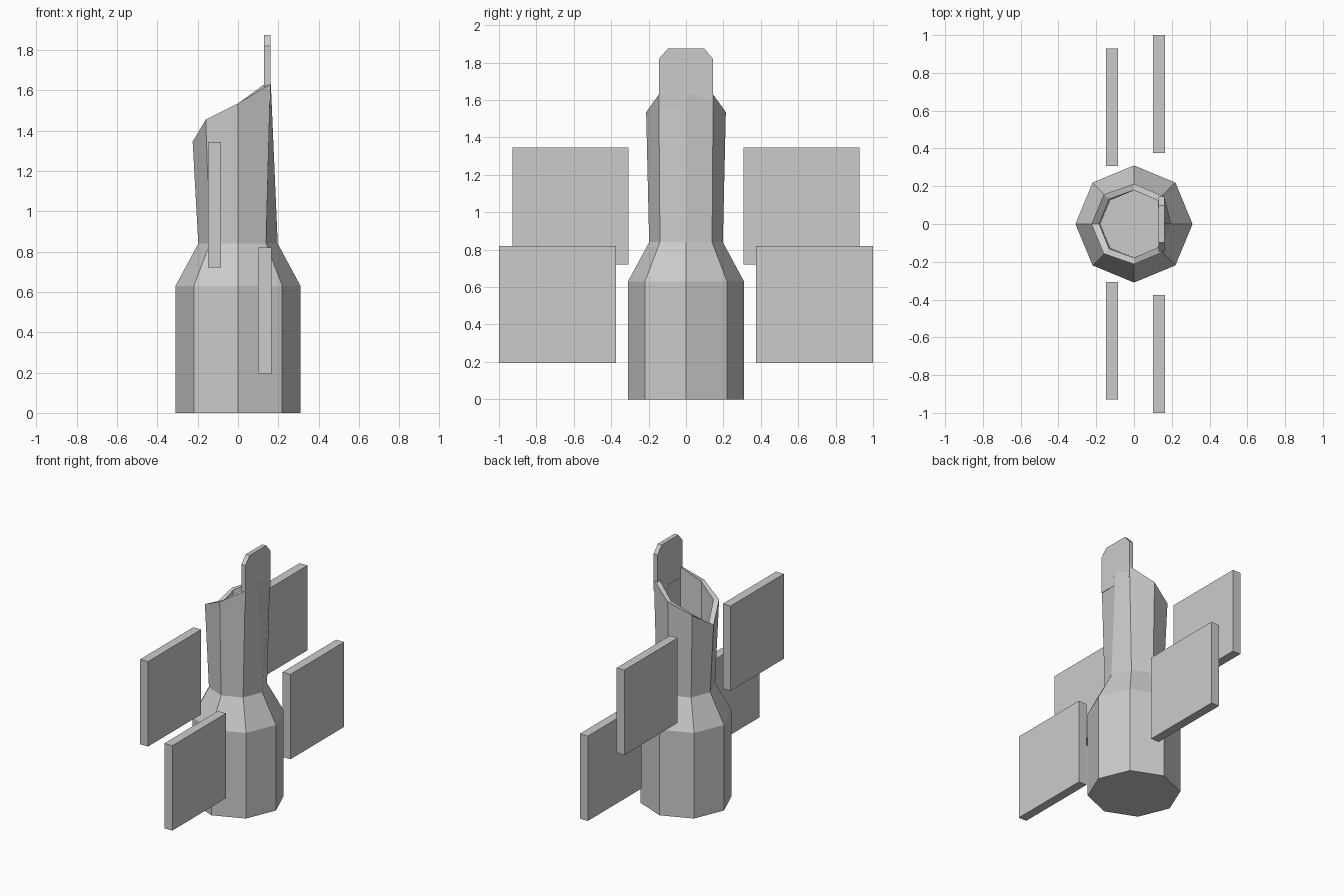
import bpy, bmesh
from math import cos, sin, pi

if "Cube" in bpy.data.objects:
    bpy.data.objects.remove(bpy.data.objects["Cube"], do_unlink=True)

grey = bpy.data.materials.new("plain grey")
grey.use_nodes = True
COLOUR = (0.6, 0.6, 0.6, 1)
grey.diffuse_color = COLOUR
grey.node_tree.nodes["Principled BSDF"].inputs["Base Color"].default_value = COLOUR


def finish(bm, name):
    bmesh.ops.recalc_face_normals(bm, faces=bm.faces)
    mesh = bpy.data.meshes.new(name)
    bm.to_mesh(mesh)
    bm.free()
    mesh.materials.append(grey)
    obj = bpy.data.objects.new(name, mesh)
    bpy.context.collection.objects.link(obj)
    return obj


def box(name, x, y, z):
    bm = bmesh.new()
    bmesh.ops.create_cube(bm, size=1)
    for v in bm.verts:
        for i, (lo, hi) in enumerate((x, y, z)):
            v.co[i] = lo if v.co[i] < 0 else hi
    return finish(bm, name)


def octagon(r, z):
    return [(r * cos(i * pi / 4), r * sin(i * pi / 4), z) for i in range(8)]


# Slanted mouth of the neck, from its high +x side round to its low -x side
half = [(0.163, 0, 1.63), (0.16, 0.145, 1.63), (0, 0.213, 1.535),
        (-0.16, 0.157, 1.455), (-0.225, 0, 1.345)]
mouth = half + [(x, -y, z) for x, y, z in half[3:0:-1]]
inner_mouth = [(x * 0.82, y * 0.84, z) for x, y, z in mouth]

# Body: base, shoulder, neck, rim, then the hollow inside of the neck
bm = bmesh.new()
loops = [octagon(0.31, 0), octagon(0.31, 0.63), octagon(0.197, 0.84),
         mouth, inner_mouth, octagon(0.178, 0.84)]
rings = [[bm.verts.new(p) for p in loop] for loop in loops]
for a, b in zip(rings, rings[1:]):
    for i in range(8):
        j = (i + 1) % 8
        bm.faces.new((a[i], a[j], b[j], b[i]))
bm.faces.new(rings[0])
bm.faces.new(rings[-1])
finish(bm, "hollow_body")

# Upright tab with clipped corners above the high side of the mouth
bm = bmesh.new()
side = [(0.145, 1.55), (0.145, 1.82), (0.097, 1.875)]
outline = side + [(-y, z) for y, z in reversed(side)]
face = bm.faces.new([bm.verts.new((0.13, y, z)) for y, z in outline])
extruded = bmesh.ops.extrude_face_region(bm, geom=[face])["geom"]
for v in extruded:
    if isinstance(v, bmesh.types.BMVert):
        v.co.x = 0.162
finish(bm, "upright_tab")

# Two pairs of floating square panels
for s, name in ((1, "back"), (-1, "front")):
    box(name + "_upper_panel", (-0.148, -0.084), sorted((s * 0.308, s * 0.928)), (0.72, 1.345))
    box(name + "_lower_panel", (0.1, 0.165), sorted((s * 0.375, s)), (0.195, 0.82))
